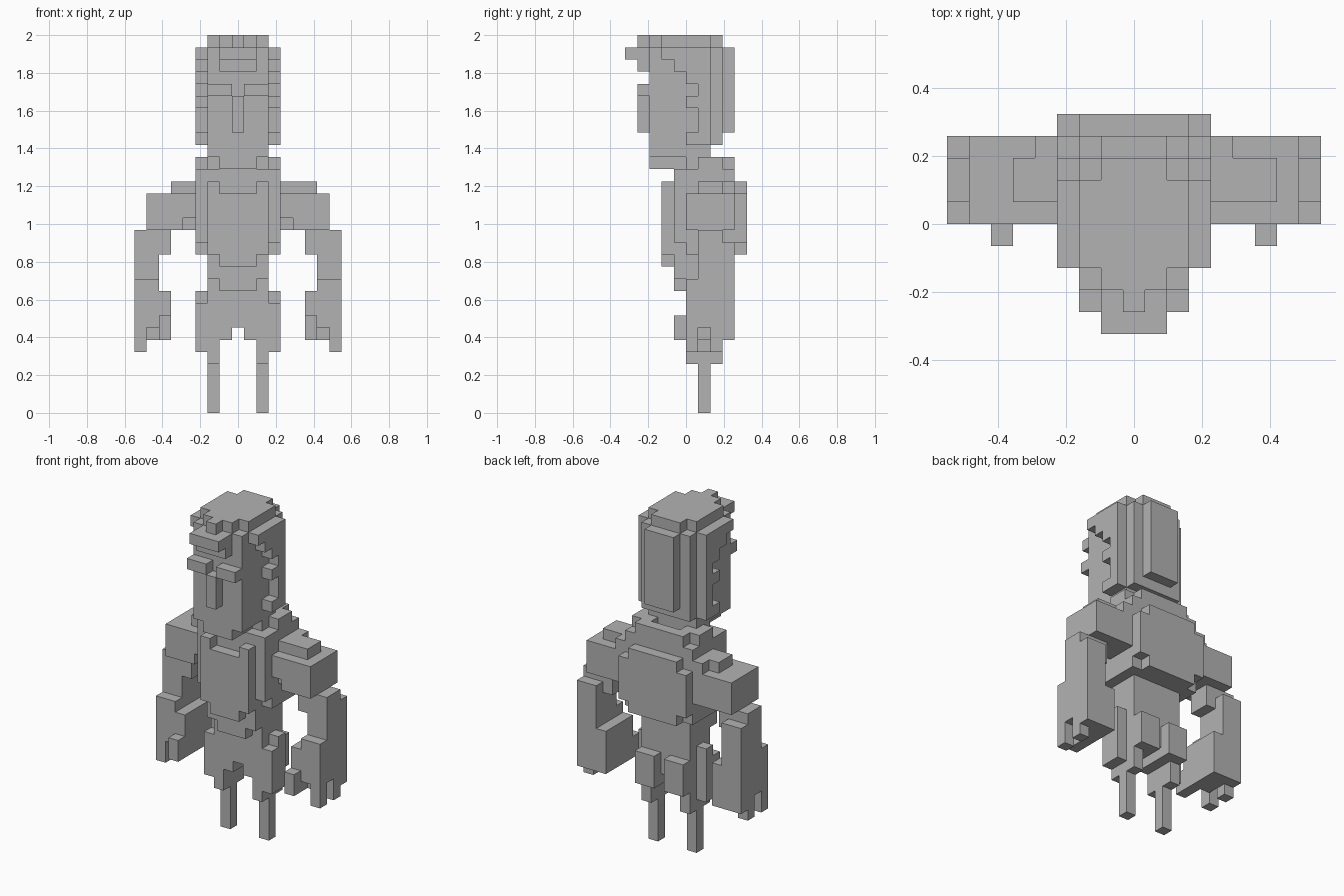
import bpy
import bmesh
from mathutils import Vector

cube = bpy.data.objects.get("Cube")
if cube:
    bpy.data.objects.remove(cube, do_unlink=True)

UNIT = 2 / 31  # the figure is 31 blocks tall

grey = bpy.data.materials.new("plain grey")
grey.use_nodes = True
colour = (0.45, 0.45, 0.45, 1)
grey.diffuse_color = colour
grey.node_tree.nodes["Principled BSDF"].inputs["Base Color"].default_value = colour

DIRECTIONS = [Vector(d) for d in
              ((1, 0, 0), (-1, 0, 0), (0, 1, 0), (0, -1, 0), (0, 0, 1), (0, 0, -1))]


def block(columns, depth, height):
    """Cells of a box: inclusive columns across, edge ranges in depth and height."""
    return {(x, y, z)
            for x in range(columns[0], columns[1] + 1)
            for y in range(*depth)
            for z in range(*height)}


def mirror(cells):
    return {(-x, y, z) for x, y, z in cells}


def both(*blocks):
    cells = set().union(*blocks)
    return cells | mirror(cells)


def build(name, cells):
    """Skin a set of cells with only its outer faces, merged into flat regions."""
    bm = bmesh.new()
    for cell in cells:
        centre = Vector(cell) + Vector((0, 0.5, 0.5))
        for normal in DIRECTIONS:
            neighbour = tuple(int(c + n) for c, n in zip(cell, normal))
            if neighbour in cells:
                continue
            side = Vector((normal.y, normal.z, normal.x))
            up = normal.cross(side)
            corners = (-side - up, side - up, side + up, up - side)
            bm.faces.new([bm.verts.new((centre + (normal + c) / 2) * UNIT)
                          for c in corners])
    bmesh.ops.remove_doubles(bm, verts=bm.verts[:], dist=UNIT / 20)
    bmesh.ops.dissolve_limit(bm, angle_limit=0.01, verts=bm.verts[:], edges=bm.edges[:])
    mesh = bpy.data.meshes.new(name)
    bm.to_mesh(mesh)
    bm.free()
    mesh.materials.append(grey)
    obj = bpy.data.objects.new(name, mesh)
    bpy.context.collection.objects.link(obj)


# Head with chin and neck
build("head", block((-2, 2), (-3, 2), (21, 30))
      | block((-1, 1), (-3, -1), (20, 21))
      | block((-1, 1), (-1, 2), (20, 22)))

# Face
build("nose", block((0, 0), (-4, -3), (23, 26)))
build("brows", both(block((1, 2), (-4, -3), (26, 27))))

# Hair: stepped crown, fringe, back panels and ragged sides
build("crown", block((-2, 2), (-2, 2), (30, 31))
      | block((-1, 1), (-3, 3), (30, 31))
      | block((0, 0), (-4, -3), (30, 31)))
build("fringe", block((-1, 1), (-4, -3), (28, 30))
      | block((-1, 1), (-5, -4), (29, 30)))
build("back_hair", block((-2, 2), (2, 3), (22, 30))
      | block((-1, 1), (3, 4), (23, 30)))
side_hair = set()
for step, front in enumerate((0, 1, 1, 0, 1, 0, -1, -2)):
    side_hair |= block((3, 3), (front, 2), (22 + step, 23 + step))
build("side_hair", both(side_hair))

# Torso with chest plate, belly plate, back plate and collar
build("torso", block((-3, 3), (-1, 4), (14, 20))
      | block((-3, 3), (0, 4), (13, 14))
      | block((-2, 2), (0, 3), (10, 13)))
build("chest_plate", block((-2, 2), (-2, -1), (13, 18))
      | block((-1, 1), (-2, -1), (12, 18))
      | both(block((2, 2), (-2, -1), (18, 19))))
build("belly_plate", block((-2, 2), (-1, 0), (11, 14))
      | block((-1, 1), (-1, 0), (10, 11)))
build("back_plate", block((-3, 3), (4, 5), (14, 18))
      | block((-2, 2), (4, 5), (13, 19)))
build("collar", both(block((2, 2), (0, 4), (20, 21)),
                     block((3, 3), (1, 3), (20, 21)),
                     block((0, 1), (3, 4), (20, 21))))

# Arms
upper_arm = block((4, 7), (0, 4), (15, 18)) - block((4, 4), (0, 1), (15, 16))
shoulder = block((4, 4), (1, 4), (18, 19)) | block((5, 5), (1, 3), (18, 19))
forearm = (block((7, 8), (1, 4), (10, 14))
           | block((7, 8), (1, 3), (14, 15))
           | block((6, 6), (1, 3), (13, 15))
           | block((7, 8), (0, 1), (10, 11)))
hand = block((6, 8), (0, 4), (6, 10)) - block((7, 7), (0, 1), (6, 7))
hand -= block((8, 8), (1, 2), (6, 7))
fingers = block((8, 8), (0, 1), (5, 6)) | block((8, 8), (2, 3), (5, 6))
thumb = block((6, 6), (-1, 0), (6, 8))
longer = block((6, 6), (1, 3), (18, 19))
for side, flip, extra in (("left", set, longer), ("right", mirror, set())):
    build(side + "_upper_arm", flip(upper_arm))
    build(side + "_shoulder", flip(shoulder | extra))
    build(side + "_forearm", flip(forearm))
    build(side + "_hand", flip(hand | fingers | thumb))

# Hips with side and rear pouches
build("hips", block((-2, 2), (0, 3), (7, 10))
      | both(block((1, 1), (0, 3), (6, 7)), block((2, 2), (0, 3), (5, 7))))
build("side_pouches", both(block((3, 3), (0, 2), (5, 9)),
                           block((3, 3), (1, 2), (9, 10))))
build("rear_pouches", both(block((1, 2), (3, 4), (6, 9))))

# Legs
leg = block((2, 2), (0, 3), (4, 5)) | block((2, 2), (1, 2), (0, 4))
build("left_leg", leg)
build("right_leg", mirror(leg))
